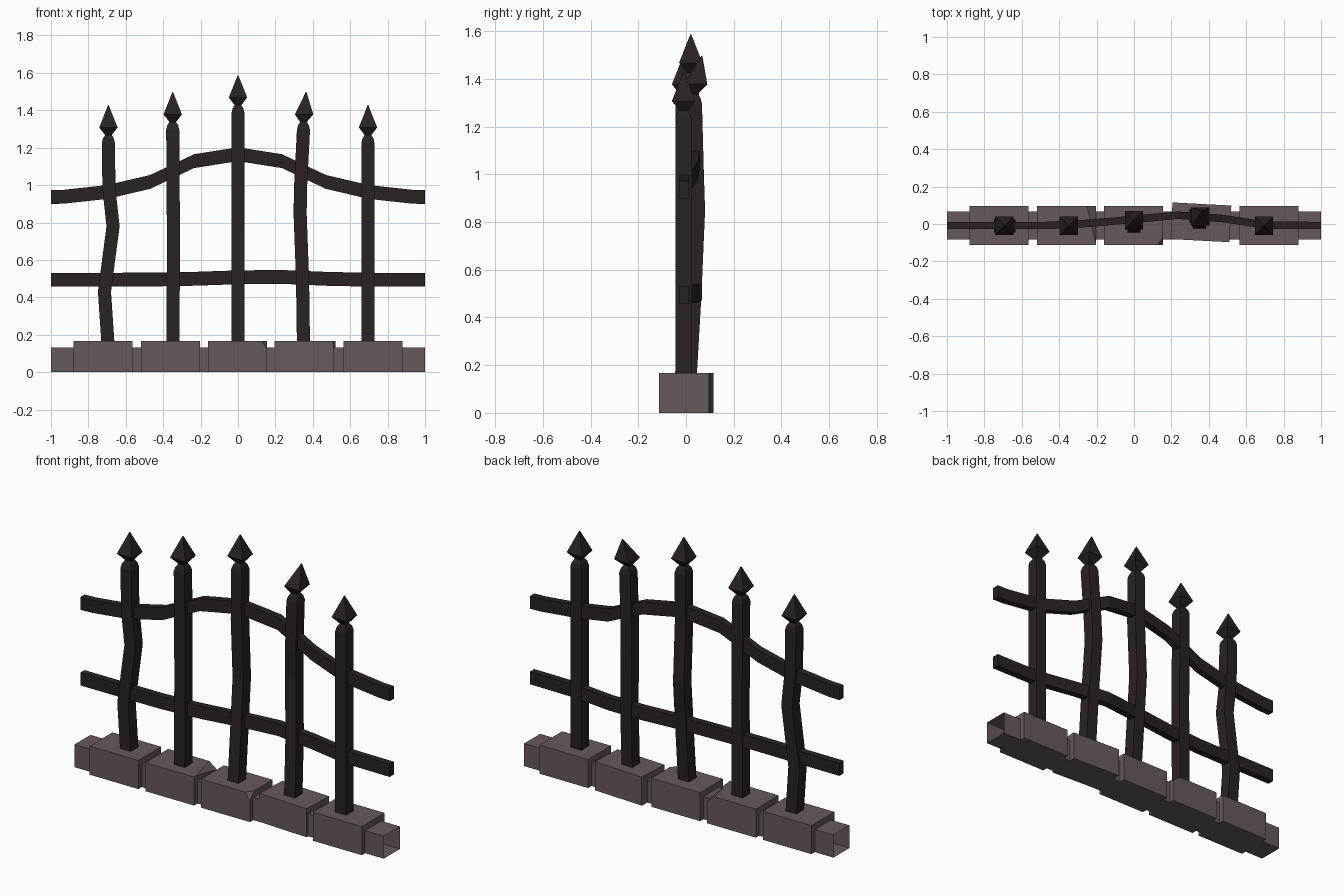
import bpy, bmesh, math
from mathutils import Vector, Matrix

if "Cube" in bpy.data.objects:
    bpy.data.objects.remove(bpy.data.objects["Cube"])


def material(name, rgb):
    m = bpy.data.materials.new(name)
    m.diffuse_color = (*rgb, 1)
    m.use_nodes = True
    m.node_tree.nodes["Principled BSDF"].inputs["Base Color"].default_value = m.diffuse_color
    return m


IRON = material("dark iron", (0.024, 0.016, 0.016))
STONE = material("grey stone", (0.135, 0.102, 0.102))


def finish(bm, name, mat):
    bmesh.ops.recalc_face_normals(bm, faces=bm.faces)
    me = bpy.data.meshes.new(name)
    bm.to_mesh(me)
    bm.free()
    me.materials.append(mat)
    ob = bpy.data.objects.new(name, me)
    bpy.context.collection.objects.link(ob)
    return ob


def loft(name, mat, rings, capped=True):
    """Skin a list of four-point rings."""
    bm = bmesh.new()
    vs = [[bm.verts.new(p) for p in r] for r in rings]
    for a, b in zip(vs, vs[1:]):
        for i in range(4):
            j = (i + 1) % 4
            bm.faces.new((a[i], a[j], b[j], b[i]))
    if capped:
        bm.faces.new(vs[0])
        bm.faces.new(vs[-1])
    return finish(bm, name, mat)


SQ = [(-1, -1), (1, -1), (1, 1), (-1, 1)]


def flat_ring(x, y, z, h):
    return [(x + a * h, y + b * h, z) for a, b in SQ]


def side_ring(x, y, z, hy, hz):
    return [(x, y + a * hy, z + b * hz) for a, b in SQ]


# Stone core, open at both ends
loft("base_core", STONE,
     [side_ring(x, -0.008, 0.066, 0.074, 0.066) for x in (-1, 1)], capped=False)


# Stone blocks, with chipped corners given as (point, normal) cuts
def block(name, x, y, hy, turn=0, chips=()):
    bm = bmesh.new()
    bmesh.ops.create_cube(bm, size=1)
    bmesh.ops.scale(bm, vec=(0.315, 2 * hy, 0.167), verts=bm.verts)
    for co, no in chips:
        bmesh.ops.bisect_plane(bm, geom=bm.verts[:] + bm.edges[:] + bm.faces[:],
                               plane_co=co, plane_no=no, clear_outer=True)
        bmesh.ops.holes_fill(bm, edges=[e for e in bm.edges if e.is_boundary], sides=0)
    bm.transform(Matrix.Translation((x, y, 0.0835)) @ Matrix.Rotation(math.radians(turn), 4, 'Z'))
    finish(bm, name, STONE)


block("base_block_1", -0.722, -0.008, 0.105)
block("base_block_2", -0.362, -0.008, 0.105,
      chips=[((0.135, 0, 0.0835), (0.6, 0.15, 0.8))])
block("base_block_3", -0.002, -0.008, 0.105,
      chips=[((0.145, -0.08, 0.0835), (0.7, -0.5, 0.5))])
block("base_block_4", 0.358, 0.009, 0.098, turn=-3)
block("base_block_5", 0.722, -0.008, 0.105)


# Bent square posts with spear finials
def post(n, path, lean=(0, 0)):
    x, y, z = path[-1]
    rings = [flat_ring(*p, 0.035) for p in path[:-1]]
    rings += [flat_ring(x, y, z - dz, h)
              for dz, h in ((0.045, 0.035), (0.02, 0.029), (0.0, 0.016))]
    loft(f"post_{n}", IRON, rings)
    spear = [(-0.01, 0.012), (0.038, 0.049), (0.157, 0.002)]
    loft(f"finial_{n}", IRON,
         [flat_ring(x + lean[0] * d, y + lean[1] * d, z + d, h) for d, h in spear])


Y = -0.01
post(1, [(-0.695, Y, 0.15), (-0.714, Y, 0.43), (-0.668, Y, 0.78), (-0.69, Y, 0.98), (-0.693, Y, 1.27)])
post(2, [(-0.348, Y, 0.15), (-0.345, Y, 0.7), (-0.349, Y, 1.34)])
post(3, [(0, -0.012, 0.15), (0, 0.012, 0.45), (0, 0.035, 0.75), (0, 0.018, 1.1), (0, 0.02, 1.43)])
post(4, [(0.35, 0.01, 0.15), (0.345, 0.03, 0.5), (0.332, 0.045, 0.85), (0.335, 0.04, 1.0),
         (0.35, 0.032, 1.34)], lean=(0.09, 0.22))
post(5, [(0.695, Y, 0.15), (0.695, Y, 1.27)])

# Wavy rails: x, y, upper z, lower z
RAIL = [(-1, -0.008, 0.936, 0.494), (-0.93, -0.008, 0.938, 0.494), (-0.7, -0.008, 0.963, 0.494),
        (-0.47, -0.008, 1.017, 0.495), (-0.235, 0.004, 1.128, 0.499), (0, 0.025, 1.165, 0.507),
        (0.235, 0.047, 1.128, 0.509), (0.47, 0.03, 1.017, 0.499), (0.7, -0.005, 0.963, 0.494),
        (0.93, -0.008, 0.938, 0.494), (1, -0.008, 0.936, 0.494)]
loft("upper_rail", IRON, [side_ring(x, y, u, 0.02, 0.037) for x, y, u, l in RAIL])
loft("lower_rail", IRON, [side_ring(x, y, l, 0.02, 0.037) for x, y, u, l in RAIL])
